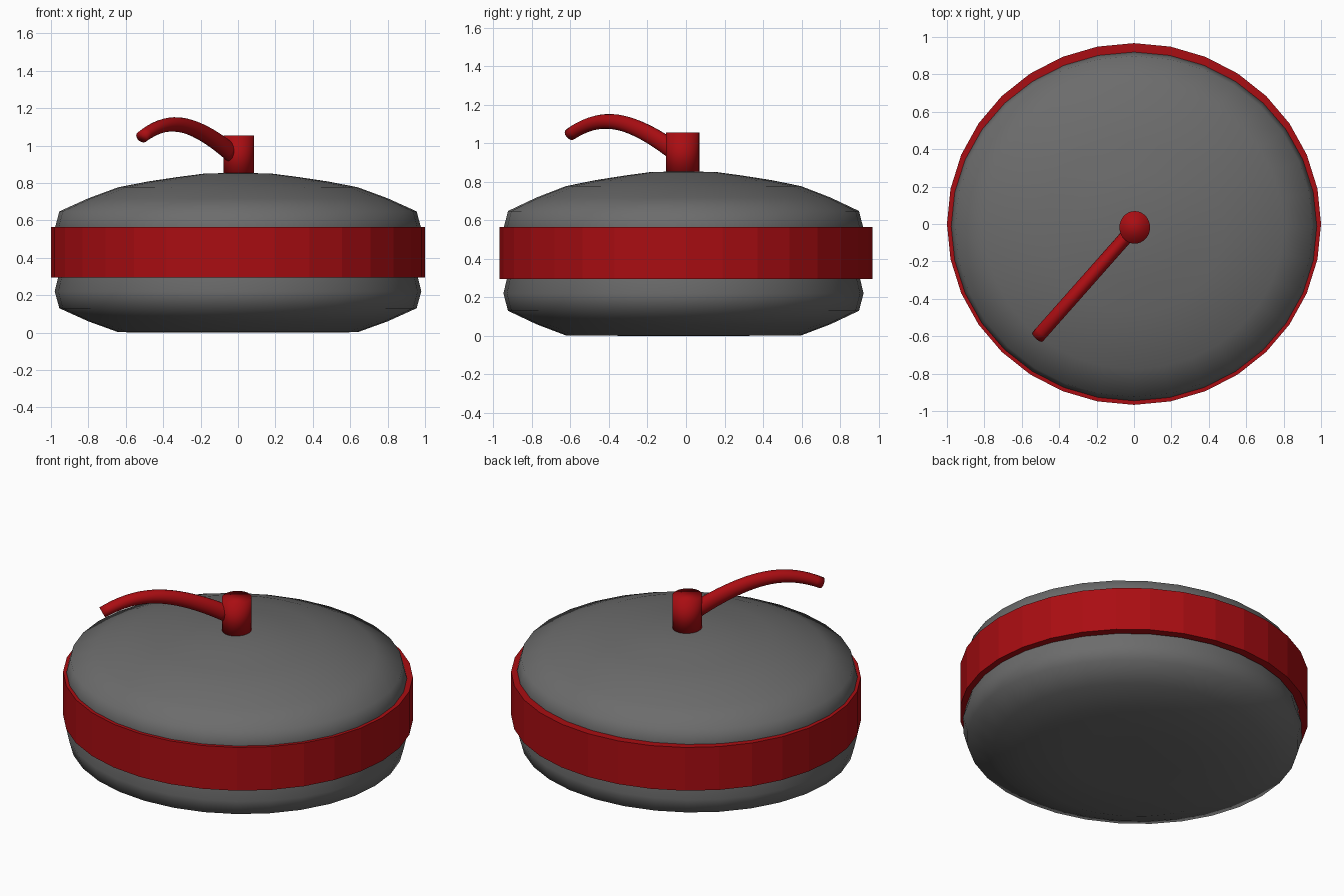
import bpy, bmesh, math
from mathutils import Vector

if "Cube" in bpy.data.objects:
    bpy.data.objects.remove(bpy.data.objects["Cube"])


def material(name, rgb):
    m = bpy.data.materials.new(name)
    m.diffuse_color = (*rgb, 1)
    m.use_nodes = True
    m.node_tree.nodes["Principled BSDF"].inputs["Base Color"].default_value = m.diffuse_color
    return m


RED = material("red", (0.4, 0.004, 0.006))
GREY = material("dark_grey", (0.15, 0.15, 0.15))


def add_object(name, bm, mat, smooth):
    bmesh.ops.recalc_face_normals(bm, faces=bm.faces)
    for f in bm.faces:
        f.smooth = smooth
    me = bpy.data.meshes.new(name)
    bm.to_mesh(me)
    bm.free()
    me.materials.append(mat)
    ob = bpy.data.objects.new(name, me)
    bpy.context.collection.objects.link(ob)
    return ob


def bridge(bm, rings, closed=False):
    """Skin consecutive rings of vertices; cap the ends unless closed."""
    pairs = list(zip(rings, rings[1:]))
    if closed:
        pairs.append((rings[-1], rings[0]))
    for a, b in pairs:
        n = len(a)
        for i in range(n):
            j = (i + 1) % n
            bm.faces.new((a[i], a[j], b[j], b[i]))
    if not closed:
        bm.faces.new(rings[0])
        bm.faces.new(rings[-1])


def lathe(name, profile, sides, mat, centre=(0, 0), y_scale=1, closed=False, smooth=True):
    bm = bmesh.new()
    rings = []
    for r, z in profile:
        rings.append([bm.verts.new((centre[0] + r * math.cos(2 * math.pi * i / sides),
                                    centre[1] + r * y_scale * math.sin(2 * math.pi * i / sides), z))
                      for i in range(sides)])
    bridge(bm, rings, closed)
    return add_object(name, bm, mat, smooth)


# Rounded stone with a shallow groove under the band
lathe("stone",
      [(0.3, 0), (0.64, 0.002), (0.80, 0.06), (0.955, 0.13), (0.98, 0.22),
       (0.96, 0.30), (0.96, 0.48), (0.98, 0.555), (0.955, 0.648), (0.80, 0.718),
       (0.64, 0.777), (0.48, 0.808), (0.32, 0.832), (0.18, 0.85), (0.06, 0.853)],
      32, GREY, (0, -0.013), 0.954)

# Band round the middle
lathe("band", [(1, 0.295), (1, 0.565), (0.95, 0.565), (0.95, 0.295)],
      32, RED, (0, 0), 0.967, closed=True, smooth=False)

# Upright post
lathe("handle_post", [(0.082, 0.83), (0.082, 1.055)], 32, RED, (0.004, -0.018), 1.06)

# Curved tapering grip, swept in the vertical plane of its direction
start, end = Vector((-0.03, -0.055, 0)), Vector((-0.515, -0.603, 0))
along = (end - start).normalized()
side = Vector((-along.y, along.x, 0))
length = (end - start).length
path = [(0, 0.955), (0.2, 1.03), (0.4, 1.085), (0.6, 1.112), (0.8, 1.1), (1, 1.045)]
STEPS, SIDES = 20, 16


def height(t):
    """Smooth Lagrange curve through the path points."""
    total = 0
    for a, za in path:
        w = za
        for b, _ in path:
            if b != a:
                w *= (t - b) / (a - b)
        total += w
    return total


bm = bmesh.new()
rings = []
for k in range(STEPS + 1):
    t = k / STEPS
    slope = (height(t + 0.01) - height(t - 0.01)) / (0.02 * length)
    tangent = (along + Vector((0, 0, slope))).normalized()
    up = side.cross(tangent)
    c = start + along * length * t + Vector((0, 0, height(t)))
    rw, rh = 0.037, 0.05 - 0.018 * t
    rings.append([bm.verts.new(c + side * rw * math.cos(2 * math.pi * i / SIDES)
                               + up * rh * math.sin(2 * math.pi * i / SIDES))
                  for i in range(SIDES)])
bridge(bm, rings)
add_object("handle_grip", bm, RED, True)
